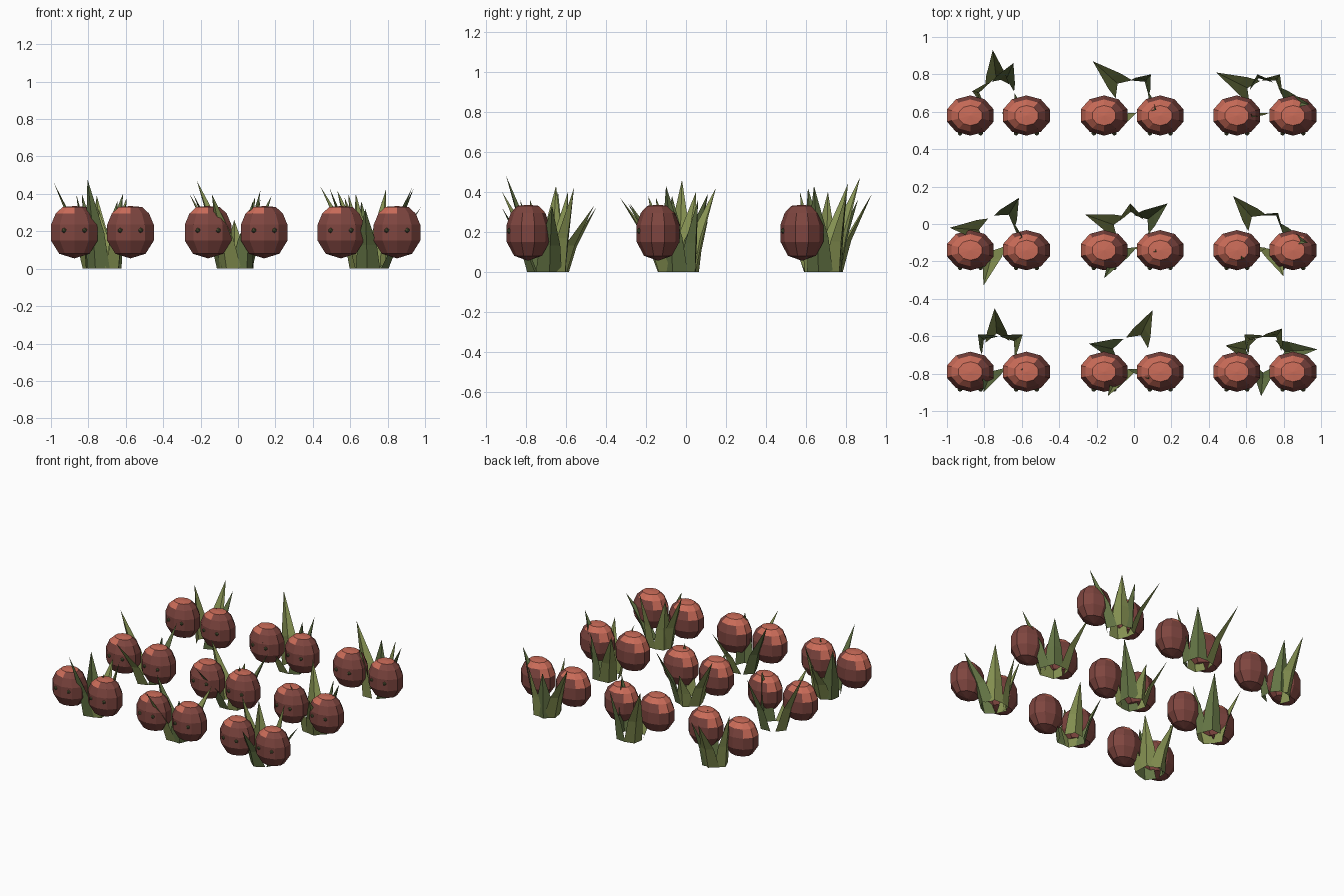
import bpy, bmesh, math
from mathutils import Vector

cube = bpy.data.objects.get("Cube")
if cube:
    bpy.data.objects.remove(cube, do_unlink=True)


def material(name, rgb):
    m = bpy.data.materials.new(name)
    m.use_nodes = True
    m.diffuse_color = (*rgb, 1)
    m.node_tree.nodes["Principled BSDF"].inputs["Base Color"].default_value = (*rgb, 1)
    return m


coral = material("coral", (0.60, 0.15, 0.10))
maroon = material("maroon", (0.21, 0.06, 0.05))
olive = material("olive green", (0.24, 0.29, 0.085))
green = material("leaf green", (0.13, 0.18, 0.06))
seed_green = material("seed green", (0.10, 0.11, 0.045))


def finish(bm, name, mats):
    mesh = bpy.data.meshes.new(name)
    bm.to_mesh(mesh)
    bm.free()
    for m in mats:
        mesh.materials.append(m)
    obj = bpy.data.objects.new(name, mesh)
    bpy.context.collection.objects.link(obj)
    return obj


# Faceted fruit: ten sides, a coral cap that reaches lower on one side, two seeds
def add_fruit(name, centre):
    bm = bmesh.new()
    profile = [(0.5, 0.135), (0.8, 0.10), (1, 0.04), (1, -0.045), (0.65, -0.115)]
    sides = 10
    angles = [math.tau * i / sides - math.pi / 2 for i in range(sides)]
    rings = [[bm.verts.new((0.131 * r * math.cos(a), 0.1075 * r * math.sin(a), z))
              for a in angles] for r, z in profile]
    top = bm.verts.new((0, 0, 0.14))
    bottom = bm.verts.new((0, 0, -0.14))
    for i in range(sides):
        j = (i + 1) % sides
        bm.faces.new((rings[0][i], rings[0][j], top))
        bm.faces.new((rings[-1][j], rings[-1][i], bottom))
        for a, b in zip(rings, rings[1:]):
            bm.faces.new((b[i], b[j], a[j], a[i]))
    bm.normal_update()
    ripe_side = Vector((-0.35, 0.1, 1))
    for f in bm.faces:
        f.material_index = 0 if f.normal.dot(ripe_side) > 0.6 and f.normal.z > 0.1 else 1
    for side in (-1, 1):
        made = bmesh.ops.create_icosphere(bm, subdivisions=1, radius=0.014)
        bmesh.ops.translate(bm, verts=made["verts"], vec=(side * 0.055, -0.094, 0.01))
        for f in {f for v in made["verts"] for f in v.link_faces}:
            f.material_index = 2
    finish(bm, name, [coral, maroon, seed_green]).location = centre


# Folded blade: a left and right half meeting along an outer ridge
def add_blade(bm, tip, colour):
    tip = Vector(tip)
    out = Vector((tip.x, tip.y, 0)).normalized()
    side = Vector((-out.y, out.x, 0))

    def section(centre, half_width, ridge):
        return [bm.verts.new(centre + offset) for offset in
                (side * -half_width, out * ridge, side * half_width)]

    root = out * 0.06
    bend = root + (tip - root) * 0.3
    bend.z = tip.z * 0.4
    low = section(root, 0.065, 0.045)
    mid = section(bend, 0.052, 0.03)
    end = bm.verts.new(tip)
    for i in (0, 1):
        bm.faces.new((low[i], low[i + 1], mid[i + 1], mid[i])).material_index = colour
        bm.faces.new((mid[i], mid[i + 1], end)).material_index = colour


# Blade tips of each tuft, measured from the tuft centre
columns = (-0.725, -0.01, 0.70)
rows = (-0.69, -0.04, 0.68)
tips = {
    (0, 0): [(-.02, .24, .32), (-.11, .10, .40), (.13, .10, .38), (-.08, -.21, .48), (.13, -.09, .36)],
    (1, 0): [(.11, .23, .33), (-.23, .05, .40), (-.13, -.23, .40), (.09, -.14, .36)],
    (2, 0): [(.09, .13, .42), (.28, .02, .33), (-.21, .04, .43), (-.02, -.23, .32), (-.11, .10, .40)],
    (0, 1): [(-.26, .02, .46), (.11, .18, .40), (-.08, -.29, .37), (.13, -.03, .38)],
    (1, 1): [(-.25, .09, .40), (.19, .15, .39), (-.01, .15, .26), (-.15, -.25, .34), (.13, -.11, .37)],
    (2, 1): [(-.17, .19, .42), (.07, .10, .36), (.10, -.24, .34), (.23, -.06, .43), (-.13, -.15, .38)],
    (0, 2): [(-.03, .25, .39), (.08, .18, .36), (-.14, .03, .40), (.12, -.08, .34)],
    (1, 2): [(-.21, .19, .47), (.10, .12, .38), (-.12, -.20, .25), (.13, -.07, .42)],
    (2, 2): [(-.26, .13, .44), (-.04, .12, .36), (.08, .12, .38), (.24, -.04, .43), (-.07, -.11, .40)],
}

for (c, r), points in tips.items():
    x, y = columns[c], rows[r]
    label = f"{('right', 'middle', 'left')[c]}_{('front', 'centre', 'back')[r]}"
    bm = bmesh.new()
    for n, p in enumerate(points):
        add_blade(bm, p, n % 2)
    finish(bm, "leaf_tuft_" + label, [olive, green]).location = (x, y, 0)
    # Pair of fruits in front of each tuft
    fruit_y = y - 0.10
    add_fruit("right_fruit_" + label, (x - 0.15, fruit_y, 0.195))
    add_fruit("left_fruit_" + label, (x + 0.15, fruit_y, 0.195))
